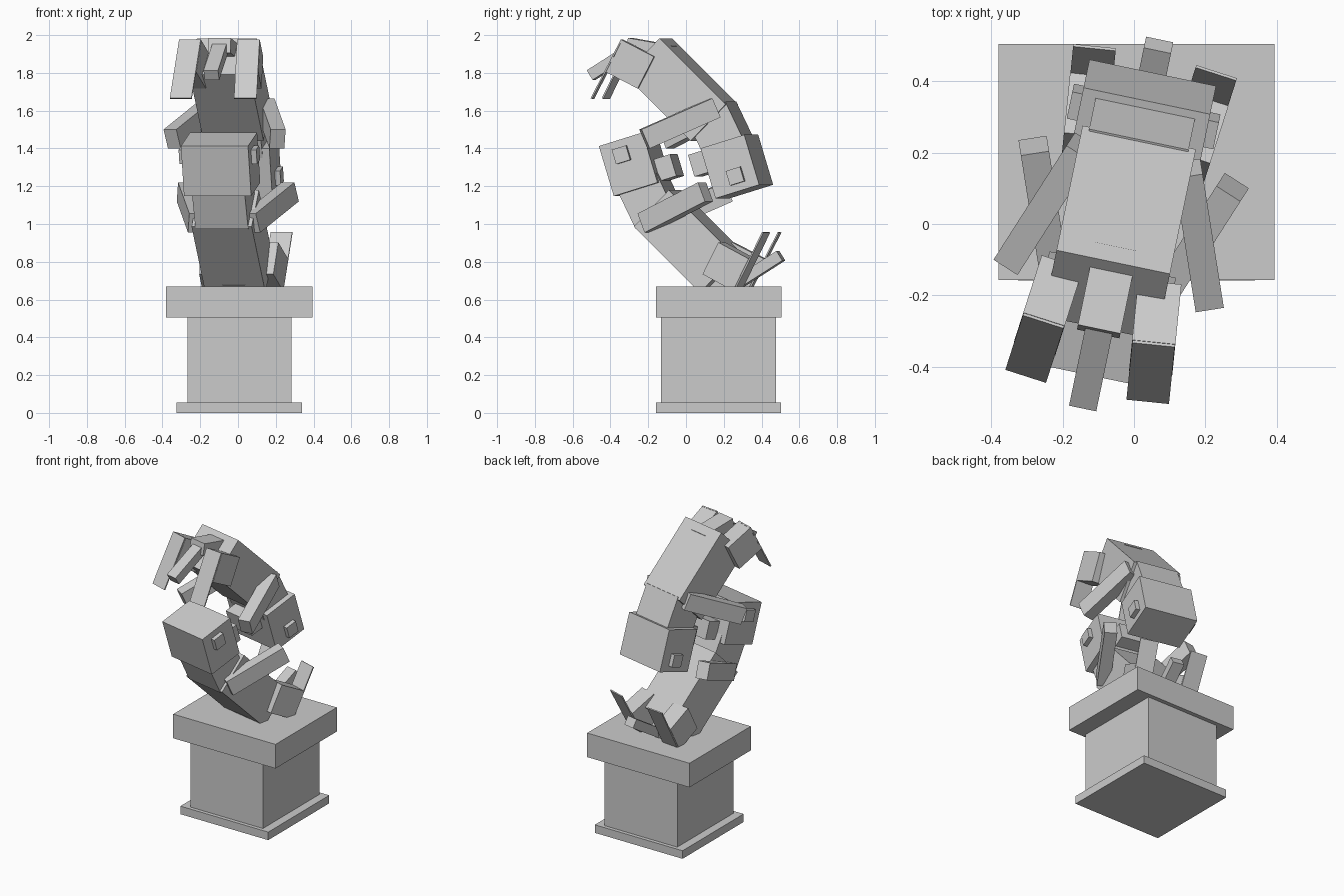
import bpy
from math import radians
from mathutils import Matrix, Vector

cube = bpy.data.objects.get("Cube")
if cube:
    bpy.data.objects.remove(cube, do_unlink=True)

stone = bpy.data.materials.new("stone grey")
stone.use_nodes = True
GREY = (0.6, 0.6, 0.6, 1)
stone.diffuse_color = GREY
stone.node_tree.nodes["Principled BSDF"].inputs["Base Color"].default_value = GREY


def box(name, size, matrix):
    """A flat-shaded block of the given size, placed by a matrix."""
    bpy.ops.mesh.primitive_cube_add(size=1)
    ob = bpy.context.object
    ob.name = name
    ob.data.transform(Matrix.Diagonal((*size, 1)))
    ob.matrix_world = matrix
    ob.data.materials.append(stone)
    return ob


def pose(x, y, z, pitch, splay=0):
    """Position, then turn outward, then pitch about the sideways axis."""
    return (Matrix.Translation((x, y, z)) @ Matrix.Rotation(radians(splay), 4, 'Z')
            @ Matrix.Rotation(radians(pitch), 4, 'X'))


def shift(x, y, z):
    return Matrix.Translation((x, y, z))


def animal(prefix, frame):
    # Trunk, neck and head bend round the curve
    box(prefix + "body", (0.325, 0.5, 0.27), frame @ pose(0, -0.025, 0.402, -44.4))
    box(prefix + "neck", (0.285, 0.26, 0.23), frame @ pose(0, 0.196, 0.17, -64))
    head = frame @ pose(0, 0.275, -0.006, -73)
    box(prefix + "head", (0.363, 0.277, 0.247), head)
    box(prefix + "snout", (0.2, 0.12, 0.1), head @ shift(0, -0.07, -0.165))

    # Tail in two steps
    box(prefix + "tail_base", (0.122, 0.24, 0.08), frame @ pose(0, -0.19, 0.615, -10))
    box(prefix + "tail_tip", (0.078, 0.29, 0.06), frame @ pose(0, -0.39, 0.555, 32))

    for side, s in (("left", 1), ("right", -1)):
        tag = prefix + side + "_"
        box(tag + "ear", (0.03, 0.08, 0.08), head @ shift(s * 0.195, 0.058, 0.017))

        # Arm reaching forward and outward
        a, b = Vector((s * 0.15, 0.19, 0.305)), Vector((s * 0.285, -0.165, 0.14))
        turn = (b - a).to_track_quat('Y', 'Z').to_matrix().to_4x4()
        box(tag + "arm", (0.08, (b - a).length, 0.11),
            frame @ Matrix.Translation((a + b) / 2) @ turn)

        # Hind leg with a thin webbed foot
        leg = frame @ pose(s * 0.153, -0.265, 0.535, 152.7, s * 6)
        box(tag + "leg", (0.122, 0.19, 0.19), leg)
        box(tag + "foot", (0.12, 0.008, 0.35), leg @ shift(0, 0.1, 0.08))


# Pedestal
box("pedestal_foot", (0.665, 0.66, 0.055), shift(0.007, 0.172, 0.0275))
box("pedestal_column", (0.55, 0.61, 0.45), shift(0.007, 0.172, 0.28))
box("pedestal_slab", (0.775, 0.663, 0.165), shift(0.007, 0.174, 0.5875))

# Two animals chasing each other round a common centre
centre = Matrix.Translation((-0.036, 0, 1.31)) @ Matrix.Rotation(radians(-11.8), 4, 'Z')
animal("upper_", centre)
animal("lower_", centre @ Matrix.Rotation(radians(180), 4, 'X'))
